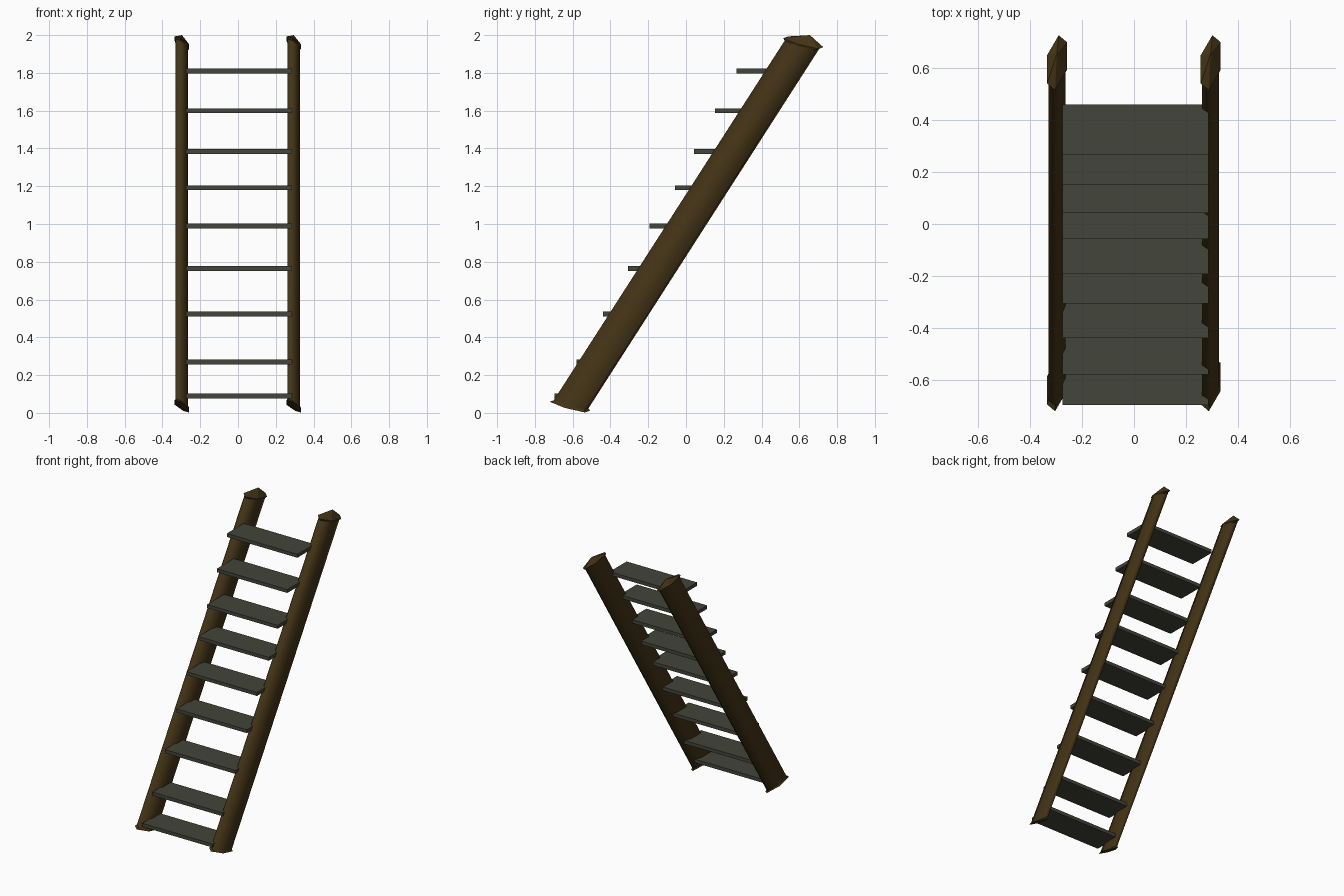
import bpy
from mathutils import Vector

if "Cube" in bpy.data.objects:
    bpy.data.objects.remove(bpy.data.objects["Cube"])


def material(name, rgb):
    m = bpy.data.materials.new(name)
    m.diffuse_color = (*rgb, 1)
    m.use_nodes = True
    m.node_tree.nodes["Principled BSDF"].inputs["Base Color"].default_value = m.diffuse_color
    return m


wood = material("brown_wood", (0.058, 0.034, 0.008))
board = material("grey_board", (0.056, 0.060, 0.042))


def add_object(name, verts, faces, mat):
    me = bpy.data.meshes.new(name)
    me.from_pydata(verts, [], faces)
    me.materials.append(mat)
    ob = bpy.data.objects.new(name, me)
    bpy.context.collection.objects.link(ob)
    return ob


# Six-sided flattened section: three corners and their opposites
half = [Vector((.007, .106, -.024)), Vector((.038, .080, -.033)), Vector((.038, -.029, -.008))]
section = half + [-v for v in half]
section.reverse()  # counter-clockwise seen from above


# Leaning rail: slim shaft, flared rim at each end, pointed top cap
def rail(name, x):
    low, high = Vector((x, -.615, .035)), Vector((x, .621, 1.96))
    axis = (high - low).normalized()
    rings = [(low, 1), (low + axis * .012, .87), (high - axis * .012, .87), (high, 1)]
    verts = [c + v * s for c, s in rings for v in section]
    verts += [low - axis * .012, Vector((x, .656, 2.0))]
    faces = []
    for r in range(3):
        for i in range(6):
            j = (i + 1) % 6
            faces.append((r * 6 + i, r * 6 + j, r * 6 + 6 + j, r * 6 + 6 + i))
    for i in range(6):
        j = (i + 1) % 6
        faces += [(24, j, i), (25, 18 + i, 18 + j)]
    ob = add_object(name, verts, faces, wood)
    for p in ob.data.polygons[6:12]:
        p.use_smooth = True


rail("left_rail", -.297)
rail("right_rail", .295)

# Flat treads: front edge y and centre height z, unevenly spaced
treads = [(-.697, .09), (-.58, .27), (-.44, .523), (-.307, .765), (-.193, .99),
          (-.058, 1.192), (.043, 1.384), (.153, 1.60), (.268, 1.81)]
for n, (y, z) in enumerate(treads, 1):
    bpy.ops.mesh.primitive_cube_add(size=1, location=(.005, y + .096, z))
    ob = bpy.context.object
    ob.name = f"tread_{n}"
    ob.scale = (.562, .192, .025)
    ob.data.materials.append(board)

# Outward normals on the rails
import bmesh
for ob in bpy.data.objects:
    if ob.name.endswith("rail"):
        bm = bmesh.new()
        bm.from_mesh(ob.data)
        bmesh.ops.recalc_face_normals(bm, faces=bm.faces)
        bm.to_mesh(ob.data)
        bm.free()
